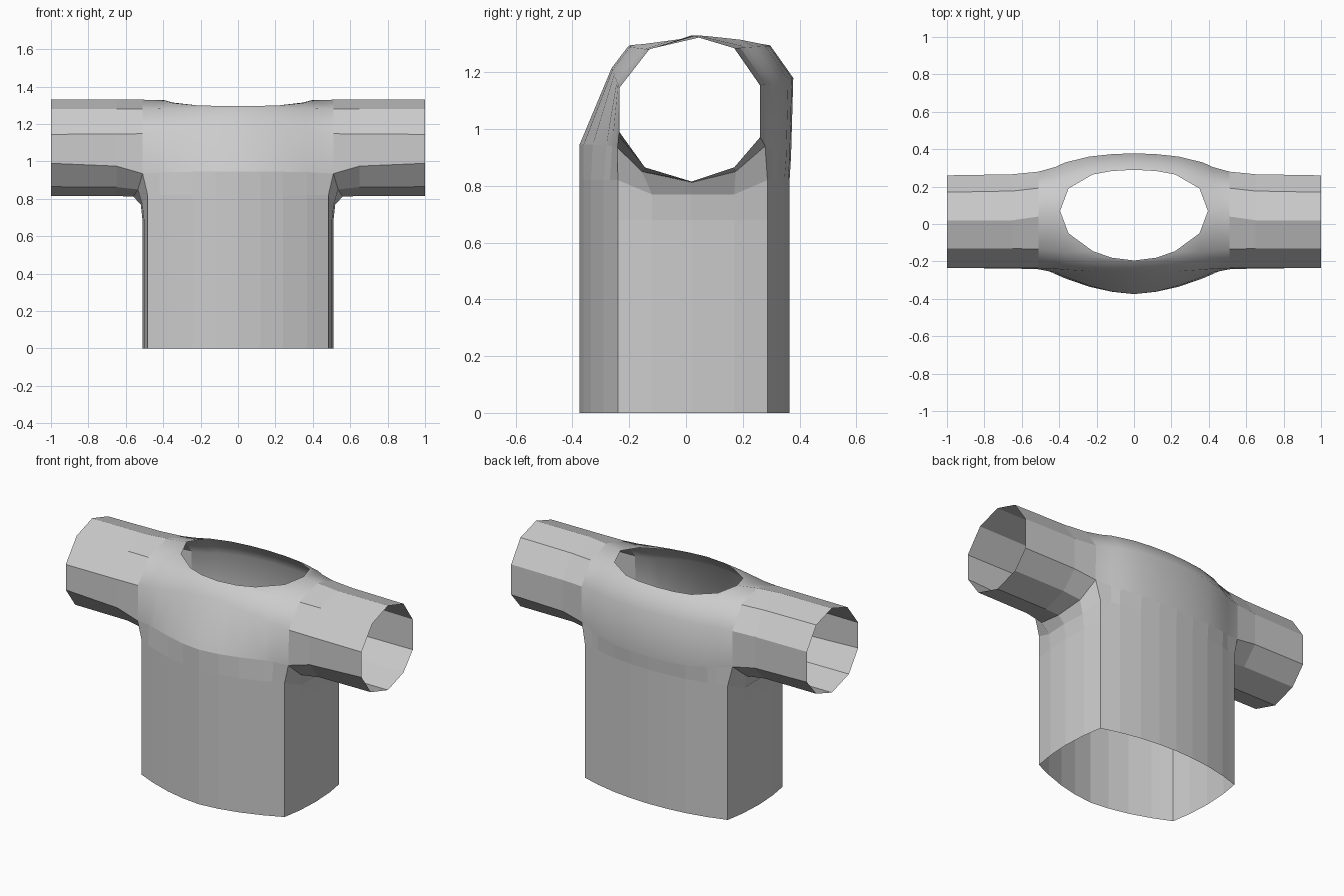
import bpy, bmesh

if "Cube" in bpy.data.objects:
    bpy.data.objects.remove(bpy.data.objects["Cube"])

# stations from the centre line to the cuff, and how far each has blended to sleeve shape
XS = [0, .12, .24, .37, .42, .51, .65, 1]
FRONT = [0, .1, .33, .67, .82, .95, .98, 1]
BACK = [0, .04, .15, .42, .62, .83, .95, 1]


def row(weights, body, sleeve):
    """Lengthwise line blending from a body point (y, z) to a cuff point (y, z)."""
    return [(x, body[0] + (sleeve[0] - body[0]) * w, body[1] + (sleeve[1] - body[1]) * w)
            for x, w in zip(XS, weights)]


def with_z(line, zs):
    return [(x, y, z) for (x, y, _), z in zip(line, zs)]


bm = bmesh.new()


def skin(rows, smooth=False):
    """Quads between successive lines of points."""
    grid = [[bm.verts.new(p) for p in r] for r in rows]
    for a, b in zip(grid, grid[1:]):
        for i in range(len(a) - 1):
            f = bm.faces.new((a[i], b[i], b[i + 1], a[i + 1]))
            f.smooth = smooth and i < 5


# neckline, meeting in a single shoulder ridge
ridge = [(.395, .07, 1.328), (.51, .04, 1.33), (.65, .02, 1.33), (1, .02, 1.33)]
neck_f = [(0, -.195, 1.297), (.12, -.18, 1.297), (.22, -.145, 1.3), (.35, -.05, 1.313)] + ridge
neck_b = [(0, .29, 1.297), (.12, .283, 1.297), (.22, .265, 1.3), (.35, .19, 1.315)] + ridge

# chest and back lines running out along the sleeves
f_a = row(FRONT, (-.205, 1.29), (-.13, 1.28))
f_b = row(FRONT, (-.262, 1.215), (-.235, 1.145))
f_c = with_z(row(FRONT, (-.375, .945), (-.235, .99)),
             [.945, .945, .945, .943, .94, .935, .975, .99])
b_a = row(BACK, (.298, 1.293), (.17, 1.285))
b_b = row(BACK, (.378, 1.18), (.26, 1.155))
b_c = with_z(row(BACK, (.37, .9), (.26, .97)),
             [.9, .9, .905, .915, .925, .94, .965, .97])
skin([neck_f, f_a, f_b, f_c], True)
skin([b_c, b_b, b_a, neck_b], True)

# underside of the sleeve
under = [[(.535, -.155, .85), (.65, -.145, .863), (1, -.145, .865)],
         [(.56, .02, .812), (.65, .02, .815), (1, .02, .815)],
         [(.535, .175, .85), (.65, .17, .865), (1, .17, .865)]]
skin([f_c[5:]] + under + [b_c[5:]])

# trunk from the chest line and armpit down to the hem
chest = f_c[:6] + [u[0] for u in under] + b_c[5::-1]
hem_y = [-.375, -.362, -.335, -.29, -.268, -.24, -.12, .02, .17,
         .287, .305, .32, .347, .36, .365]
hem_x = XS[:5] + [.483, .502, .51, .502, .483] + XS[4::-1]
hem = [(x, y, 0) for x, y in zip(hem_x, hem_y)]
mid = [(x + (.01 if 5 < i < 9 else 0), y, .77 if 5 < i < 9 else .82)
       for i, (x, y, _) in enumerate(hem)]
low = [(x, y, .68) for x, y, _ in hem]
skin([chest, mid, low, hem])

bmesh.ops.remove_doubles(bm, verts=bm.verts, dist=.0005)
bmesh.ops.recalc_face_normals(bm, faces=bm.faces)
# an open sheet may be recalculated inside out: the chest must face forward
chest_face = min(bm.faces, key=lambda f: f.calc_center_median().y)
if chest_face.normal.y > 0:
    bmesh.ops.reverse_faces(bm, faces=bm.faces)

mesh = bpy.data.meshes.new("shirt")
bm.to_mesh(mesh)
bm.free()
shirt = bpy.data.objects.new("shirt", mesh)
bpy.context.collection.objects.link(shirt)
mirror = shirt.modifiers.new("other_half", 'MIRROR')
mirror.use_axis[0] = True
mirror.merge_threshold = .001
